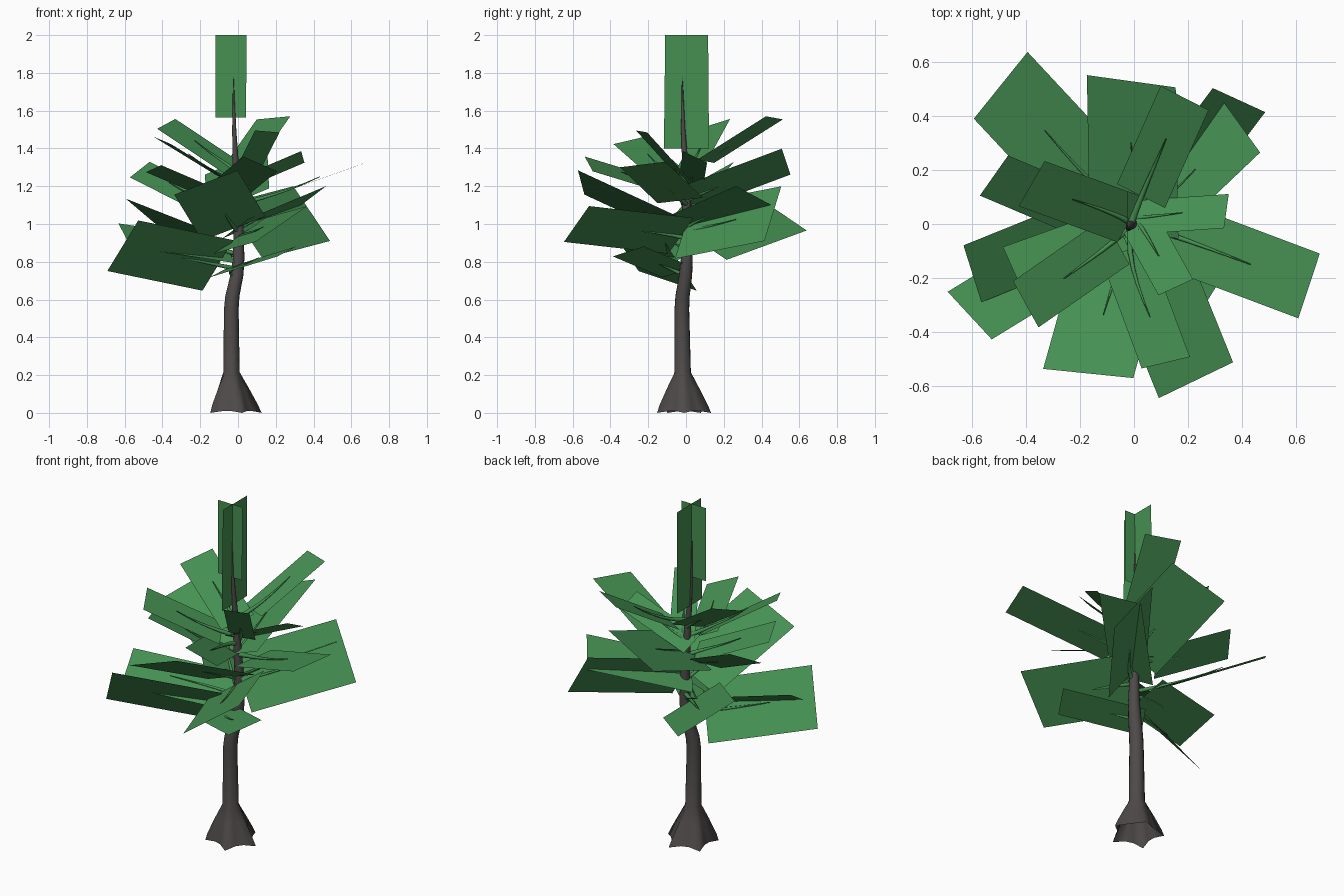
import bpy, bmesh
from math import sin, cos, pi, radians
from mathutils import Vector

if "Cube" in bpy.data.objects:
    bpy.data.objects.remove(bpy.data.objects["Cube"])


def material(name, rgb):
    m = bpy.data.materials.new(name)
    m.diffuse_color = (*rgb, 1)
    m.use_nodes = True
    m.node_tree.nodes["Principled BSDF"].inputs["Base Color"].default_value = m.diffuse_color
    return m


BARK = material("bark", (0.075, 0.068, 0.066))
LEAF = material("leaf", (0.06, 0.28, 0.085))


def add_object(name, bm, mat, smooth=False):
    mesh = bpy.data.meshes.new(name)
    bm.to_mesh(mesh)
    bm.free()
    mesh.materials.append(mat)
    for p in mesh.polygons:
        p.use_smooth = smooth
    ob = bpy.data.objects.new(name, mesh)
    bpy.context.collection.objects.link(ob)
    return ob


def loft(bm, rings):
    loops = [[bm.verts.new(p) for p in r] for r in rings]
    for lo, hi in zip(loops, loops[1:]):
        n = len(lo)
        for i in range(n):
            bm.faces.new((lo[i], lo[(i + 1) % n], hi[(i + 1) % n], hi[i]))
    return loops


# Trunk with flared, lobed roots: x, y, z, radius, lobe depth
TRUNK = [(-0.025, -0.01, 0.01, 0.122, 0.028), (-0.028, -0.012, 0.04, 0.11, 0.025),
         (-0.032, -0.015, 0.13, 0.078, 0.012), (-0.035, -0.018, 0.215, 0.044, 0),
         (-0.036, -0.022, 0.55, 0.039, 0), (-0.03, -0.018, 0.62, 0.038, 0),
         (-0.006, -0.002, 0.73, 0.035, 0), (0.003, 0.004, 0.82, 0.031, 0),
         (0.003, 0.005, 1.0, 0.026, 0), (-0.01, 0.0, 1.25, 0.019, 0),
         (-0.02, -0.015, 1.5, 0.011, 0), (-0.025, -0.02, 1.78, 0.002, 0)]
bm = bmesh.new()
rings = []
for x, y, z, r, lobe in TRUNK:
    ring = []
    for i in range(15):
        a = 2 * pi * i / 15
        rr = r + lobe * cos(5 * a)
        ring.append((x + rr * cos(a), y + rr * sin(a), z - (0.01 if z < 0.02 and i % 3 == 0 else 0)))
    rings.append(ring)
loft(bm, rings)
add_object("trunk", bm, BARK, True)


def trunk_at(z):
    for p, q in zip(TRUNK, TRUNK[1:]):
        if p[2] <= z <= q[2]:
            return Vector(p[:3]).lerp(Vector(q[:3]), (z - p[2]) / (q[2] - p[2]))


def leaf_card(name, corner_list):
    bm = bmesh.new()
    bm.faces.new([bm.verts.new(c) for c in corner_list])
    add_object(name, bm, LEAF)


def branch(name, inner, out, up):
    # tapered twig starting in the trunk and arching along the leaf card
    start = trunk_at(inner.z - 0.02)
    ctrl = [start, inner + up * 0.008, inner + out * 0.28 - up * 0.006, inner + out * 0.6 + up * 0.012]
    side = out.cross(up).normalized()
    rings = []
    for k in range(7):
        t = k / 6
        p = (ctrl[0] * (1 - t) ** 3 + ctrl[1] * 3 * t * (1 - t) ** 2
             + ctrl[2] * 3 * t * t * (1 - t) + ctrl[3] * t ** 3)
        r = 0.012 * (1 - t) + 0.002
        rings.append([p + side * r * cos(a) + up * r * sin(a) for a in (2 * pi * i / 6 for i in range(6))])
    bm = bmesh.new()
    loft(bm, rings)
    add_object(name, bm, LEAF, True)


# Leaf cards grouped by (length, width): tip centre, heading, pitch, roll
BROAD = [(-.495, .515, 1.05, 133, 15, 29), (-.61, -.34, .885, 211.5, 10, 49),
         (-.17, -.555, 1.22, 254.4, 24, 23), (.23, -.58, 1.0, -68, 6, 32),
         (.39, .46, 1.055, 53, 9, 54.5), (-.01, .53, 1.33, 91, 20.5, -24)]
LONG = [(-.60, -.185, .94, 202, 8, -30), (.65, -.23, 1.315, -20.6, 18.5, 7),
        (.40, .36, 1.15, 43.6, 17, -25)]
SLIM = [(.26, -.305, .855, -36, 14, 16), (-.52, .18, 1.288, 157, 25, -27),
        (-.38, .15, 1.53, 160, 32, -18), (-.447, -.175, 1.293, 199.7, 22, 11.5),
        (-.402, -.298, 1.443, 214.8, 26.7, -13), (.118, -.515, 1.318, -69.6, 16, -24),
        (.188, .468, 1.562, 66, 30, -5.5)]
SHORT = [(.343, .048, 1.355, 4, 23, -28), (.155, -.235, 1.49, -61, 44, -6)]

for group, length, width, cards in (("broad", .6, .36, BROAD), ("long", .6, .255, LONG),
                                    ("slim", .46, .2, SLIM), ("short", .43, .142, SHORT)):
    for n, (x, y, z, h, p, r) in enumerate(cards, 1):
        h, p, r = radians(h), radians(p), radians(r)
        d = Vector((cos(h) * cos(p), sin(h) * cos(p), sin(p)))
        flat = Vector((-sin(h), cos(h), 0))
        side = flat * cos(r) + d.cross(flat) * sin(r)
        tip, half = Vector((x, y, z)), side * width / 2
        inner = tip - d * length
        leaf_card(f"{group}_leaf_{n}", (inner - half, tip - half, tip + half, inner + half))
        branch(f"{group}_branch_{n}", inner, d * length, d.cross(side))

# Crossed upright cards forming the crown tip
leaf_card("crown_leaf_wide", ((-.025, -.117, 1.4), (-.025, .122, 1.4), (-.022, .117, 2), (-.022, -.11, 2)))
leaf_card("crown_leaf_narrow", ((-.12, -.018, 1.565), (.042, -.022, 1.565), (.046, -.022, 2), (-.118, -.018, 2)))
